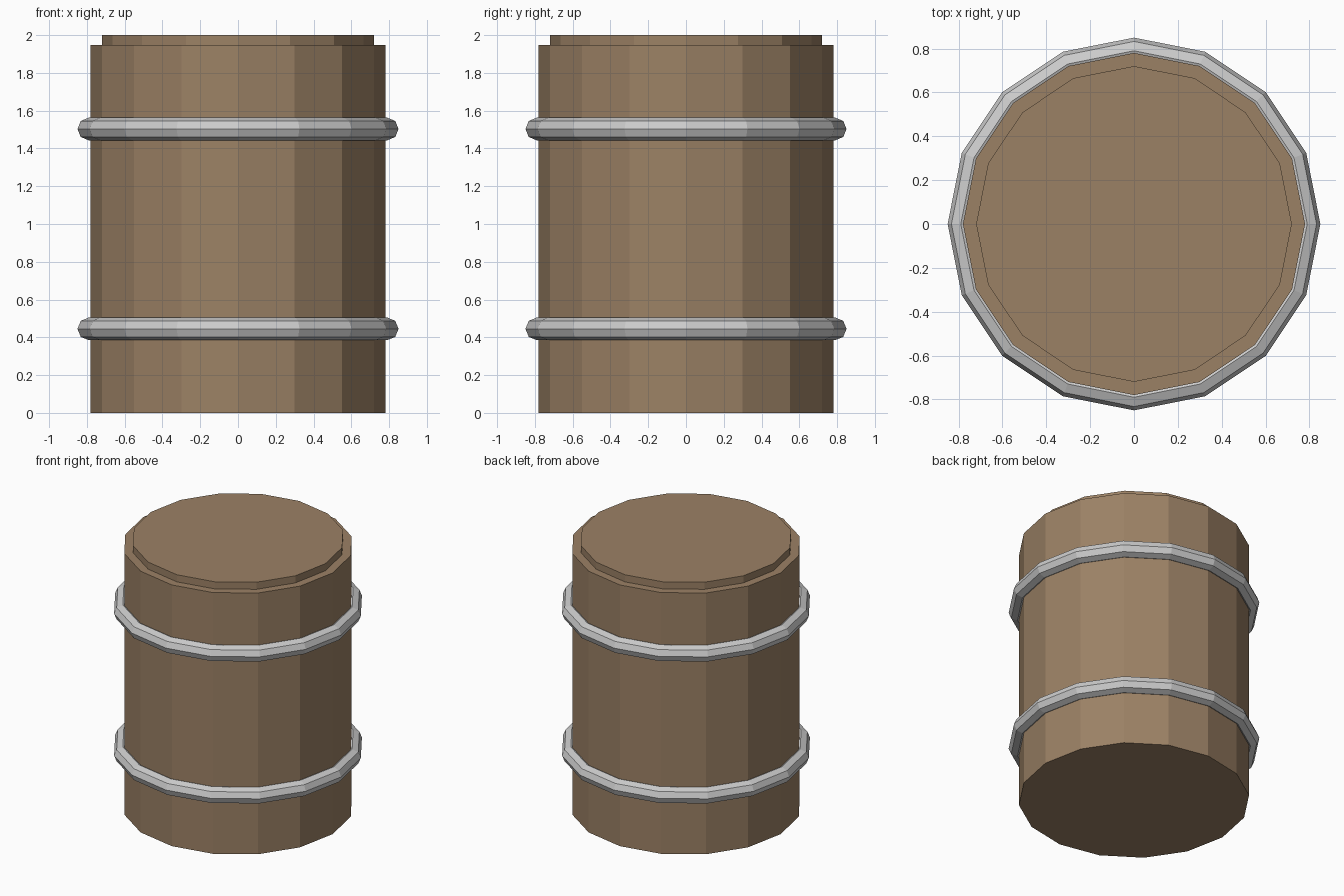
import bpy, bmesh
from math import cos, sin, pi

if "Cube" in bpy.data.objects:
    bpy.data.objects.remove(bpy.data.objects["Cube"])

SIDES = 16

wood = bpy.data.materials.new("wood")
wood.diffuse_color = (0.33, 0.22, 0.13, 1)
wood.use_nodes = True
wood.node_tree.nodes["Principled BSDF"].inputs["Base Color"].default_value = wood.diffuse_color


def add_object(name, bm, material=None):
    bmesh.ops.recalc_face_normals(bm, faces=bm.faces)
    mesh = bpy.data.meshes.new(name)
    bm.to_mesh(mesh)
    bm.free()
    if material:
        mesh.materials.append(material)
    obj = bpy.data.objects.new(name, mesh)
    bpy.context.collection.objects.link(obj)
    return obj


def add_ring(bm, radius, z):
    return [bm.verts.new((radius * cos(2 * pi * i / SIDES),
                          radius * sin(2 * pi * i / SIDES), z))
            for i in range(SIDES)]


def bridge(bm, a, b):
    for i in range(SIDES):
        j = (i + 1) % SIDES
        bm.faces.new((a[i], a[j], b[j], b[i]))


def drum(name, radius, z0, z1):
    bm = bmesh.new()
    low, high = add_ring(bm, radius, z0), add_ring(bm, radius, z1)
    bridge(bm, low, high)
    bm.faces.new(low)
    bm.faces.new(high)
    return add_object(name, bm, wood)


def hoop(name, z, major=0.79, minor=0.06, segments=8):
    bm = bmesh.new()
    rings = [add_ring(bm, major + minor * cos(2 * pi * k / segments),
                      z + minor * sin(2 * pi * k / segments))
             for k in range(segments)]
    for k in range(segments):
        bridge(bm, rings[k], rings[(k + 1) % segments])
    return add_object(name, bm)


# Wooden body and the slightly narrower lid
drum("barrel_body", 0.78, 0, 1.947)
drum("lid", 0.72, 1.947, 2.0)

# Metal hoops
hoop("lower_hoop", 0.445)
hoop("upper_hoop", 1.503)
